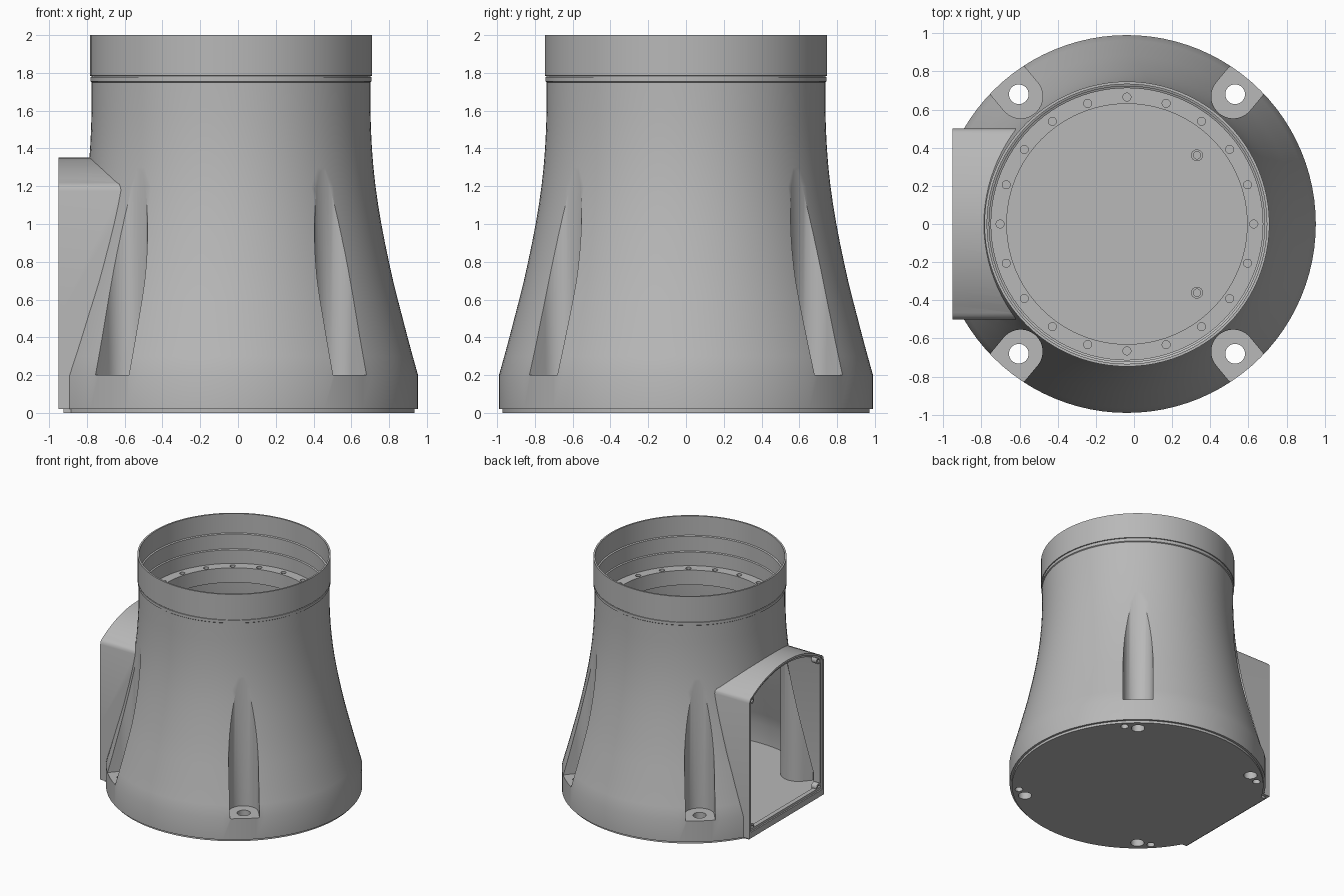
import bpy, bmesh, math
from mathutils import Vector

if "Cube" in bpy.data.objects:
    bpy.data.objects.remove(bpy.data.objects["Cube"], do_unlink=True)

AXIS = -0.037          # x of the housing axis
BOLT_ANGLE = math.radians(50.2)

grey = bpy.data.materials.new("cast grey")
grey.use_nodes = True
grey.diffuse_color = (0.48, 0.48, 0.48, 1)
grey.node_tree.nodes["Principled BSDF"].inputs["Base Color"].default_value = grey.diffuse_color


def finish(bm, name):
    bmesh.ops.recalc_face_normals(bm, faces=bm.faces)
    mesh = bpy.data.meshes.new(name)
    bm.to_mesh(mesh)
    bm.free()
    obj = bpy.data.objects.new(name, mesh)
    bpy.context.collection.objects.link(obj)
    mesh.materials.append(grey)
    return obj


def add_prism(bm, points, vector):
    face = bm.faces.new([bm.verts.new(p) for p in points])
    out = bmesh.ops.extrude_face_region(bm, geom=[face], use_keep_orig=True)
    moved = [v for v in out["geom"] if isinstance(v, bmesh.types.BMVert)]
    bmesh.ops.translate(bm, verts=moved, vec=vector)


def add_rod(bm, start, vector, r, n=20):
    start, vector = Vector(start), Vector(vector)
    u = vector.orthogonal().normalized()
    w = vector.normalized().cross(u)
    turn = [2 * math.pi * i / n for i in range(n)]
    add_prism(bm, [start + r * (math.cos(a) * u + math.sin(a) * w) for a in turn], vector)


def rods(name, specs):
    bm = bmesh.new()
    for start, vector, r in specs:
        add_rod(bm, start, vector, r)
    return finish(bm, name)


def lathe(name, profile, closed=False, n=96):
    """Spin (radius, z) points; open profiles get flat caps."""
    bm = bmesh.new()
    rings = [[bm.verts.new((AXIS + r * math.cos(2 * math.pi * i / n),
                            r * math.sin(2 * math.pi * i / n), z)) for i in range(n)]
             for r, z in profile]
    pairs = list(zip(rings, rings[1:]))
    if closed:
        pairs.append((rings[-1], rings[0]))
    else:
        bm.faces.new(rings[0])
        bm.faces.new(rings[-1])
    for a, b in pairs:
        for i in range(n):
            j = (i + 1) % n
            bm.faces.new((a[i], a[j], b[j], b[i]))
    return finish(bm, name)


def arch_block(name, x0, x1, half, bottom, top):
    """Block along x with an arched top and softened shoulders."""
    radius = 0.88
    inner = half - 0.035
    shoulder = top - radius + math.sqrt(radius ** 2 - inner ** 2)
    side = [(half, bottom), (half, shoulder - 0.045), (half - 0.005, shoulder - 0.025),
            (half - 0.018, shoulder - 0.008)]
    arc = []
    for i in range(25):
        y = inner * (1 - i / 12)
        arc.append((y, top - radius + math.sqrt(radius ** 2 - y ** 2)))
    outline = side + arc + [(-y, z) for y, z in reversed(side)]
    bm = bmesh.new()
    add_prism(bm, [(x0, y, z) for y, z in outline], (x1 - x0, 0, 0))
    return finish(bm, name)


def pockets(name, r, z0, z1):
    """Four upright U-shaped columns, rounded towards the axis."""
    bm = bmesh.new()
    for sx in (1, -1):
        for sy in (1, -1):
            out = Vector((sx * math.cos(BOLT_ANGLE), sy * math.sin(BOLT_ANGLE), 0))
            side = Vector((-out.y, out.x, 0))
            base = Vector((AXIS, 0, z0)) + out * 0.87
            pts = [base + r * (math.cos(a) * side - math.sin(a) * out)
                   for a in (math.pi * i / 20 for i in range(21))]
            pts += [base + out * 0.4 - side * r, base + out * 0.4 + side * r]
            add_prism(bm, pts, (0, 0, z1 - z0))
    return finish(bm, name)


def box(name, lo, hi):
    bm = bmesh.new()
    add_prism(bm, [(lo[0], lo[1], lo[2]), (hi[0], lo[1], lo[2]),
                   (hi[0], hi[1], lo[2]), (lo[0], hi[1], lo[2])], (0, 0, hi[2] - lo[2]))
    return finish(bm, name)


def combine(target, operation, tool, keep=False):
    mod = target.modifiers.new("cut", "BOOLEAN")
    mod.operation, mod.solver, mod.object = operation, "EXACT", tool
    graph = bpy.context.evaluated_depsgraph_get()
    mesh = bpy.data.meshes.new_from_object(target.evaluated_get(graph))
    target.modifiers.clear()
    target.data = mesh
    if not keep:
        bpy.data.objects.remove(tool, do_unlink=True)


# Flared outer form with a shallow groove below the collar
flare = [(0.99, 0.02), (0.99, 0.2), (0.962, 0.3), (0.935, 0.4), (0.909, 0.5), (0.883, 0.6),
         (0.858, 0.7), (0.836, 0.8), (0.815, 0.9), (0.796, 1.0), (0.779, 1.1), (0.765, 1.2),
         (0.754, 1.3), (0.746, 1.4), (0.741, 1.5), (0.738, 1.6)]
collar = [(0.738, 1.75), (0.745, 1.755), (0.745, 1.778), (0.739, 1.779),
          (0.739, 1.784), (0.747, 1.785), (0.747, 2.0)]
housing = lathe("housing", flare + collar)
combine(housing, "UNION", arch_block("hatch_block", -0.95, -0.3, 0.5, 0.02, 1.352))
combine(housing, "DIFFERENCE", box("side_trim", (-1.3, -1.2, -0.2), (-0.95, 1.2, 2.2)))
combine(housing, "DIFFERENCE", pockets("pocket_cutter", 0.115, 0.2, 1.7))

# Hollow: inner wall, bolt ring and hatch tunnel, keeping walls around the pockets
wall = [(r - 0.03, max(z, 0.035)) for r, z in flare if z < 1.45]
neck = [(0.712, 1.46), (0.63, 1.46), (0.63, 1.585), (0.712, 1.585), (0.712, 1.7),
        (0.722, 1.705), (0.722, 1.83), (0.733, 1.835), (0.733, 2.1)]
hollow = lathe("hollow", wall + neck)
combine(hollow, "DIFFERENCE", box("sill_trim", (-1.3, -1.2, -0.2), (-0.9, 1.2, 2.2)))
combine(hollow, "UNION", arch_block("hatch_tunnel", -1.0, -0.4, 0.465, 0.09, 1.317))
combine(hollow, "DIFFERENCE", pockets("pocket_walls", 0.14, -0.1, 1.4))
combine(housing, "DIFFERENCE", hollow)
combine(housing, "DIFFERENCE", arch_block("hatch_rebate", -1.0, -0.938, 0.483, 0.07, 1.335))

# Base plate, slightly inset from the housing
plate = lathe("base_plate", [(0.972, 0.0), (0.972, 0.022)])
combine(plate, "UNION", box("plate_tongue", (-0.93, -0.475, 0.0), (-0.3, 0.475, 0.022)))
combine(plate, "DIFFERENCE", box("plate_trim", (-1.3, -1.2, -0.2), (-0.925, 1.2, 0.2)))

# Mounting holes and small locating holes
holes = []
for sx in (1, -1):
    for sy in (1, -1):
        holes.append(((AXIS + sx * 0.567, sy * 0.68, -0.1), (0, 0, 0.5), 0.052))
        holes.append(((AXIS + sx * 0.665, sy * 0.635, -0.1), (0, 0, 0.2), 0.03))
mount = rods("mounting_holes", holes)
combine(housing, "DIFFERENCE", mount, keep=True)
combine(plate, "DIFFERENCE", mount)

# Bolt circle on the inner ring
bolts = []
for i in range(20):
    a = 2 * math.pi * i / 20
    bolts.append(((AXIS + 0.665 * math.cos(a), 0.665 * math.sin(a), 1.535), (0, 0, 0.1), 0.021))
combine(housing, "DIFFERENCE", rods("bolt_holes", bolts))

# Floor bosses and hatch corner lugs, each with a screw hole
spots = [((0.33, y, 0.03), (0, 0, 0.03)) for y in (-0.36, 0.36)]
lugs = [((-0.938, y, z), (0.05, 0, 0)) for y in (-0.45, 0.45) for z in (0.1, 1.18)]
for name, group, r, hole in (("floor_bosses", spots, 0.031, 0.019),
                             ("hatch_lugs", lugs, 0.03, 0.014)):
    part = rods(name, [(s, v, r) for s, v in group])
    drill = [(Vector(s) + Vector(v) * (0.3 if name == "floor_bosses" else -0.5),
              Vector(v), hole) for s, v in group]
    combine(part, "DIFFERENCE", rods(name + "_drill", drill))

# Smooth shading with crisp edges
bpy.ops.object.select_all(action="DESELECT")
for obj in bpy.context.collection.objects:
    if obj.type == "MESH" and grey.name in obj.data.materials:
        obj.select_set(True)
        bpy.context.view_layer.objects.active = obj
bpy.ops.object.shade_smooth_by_angle(angle=math.radians(30))
